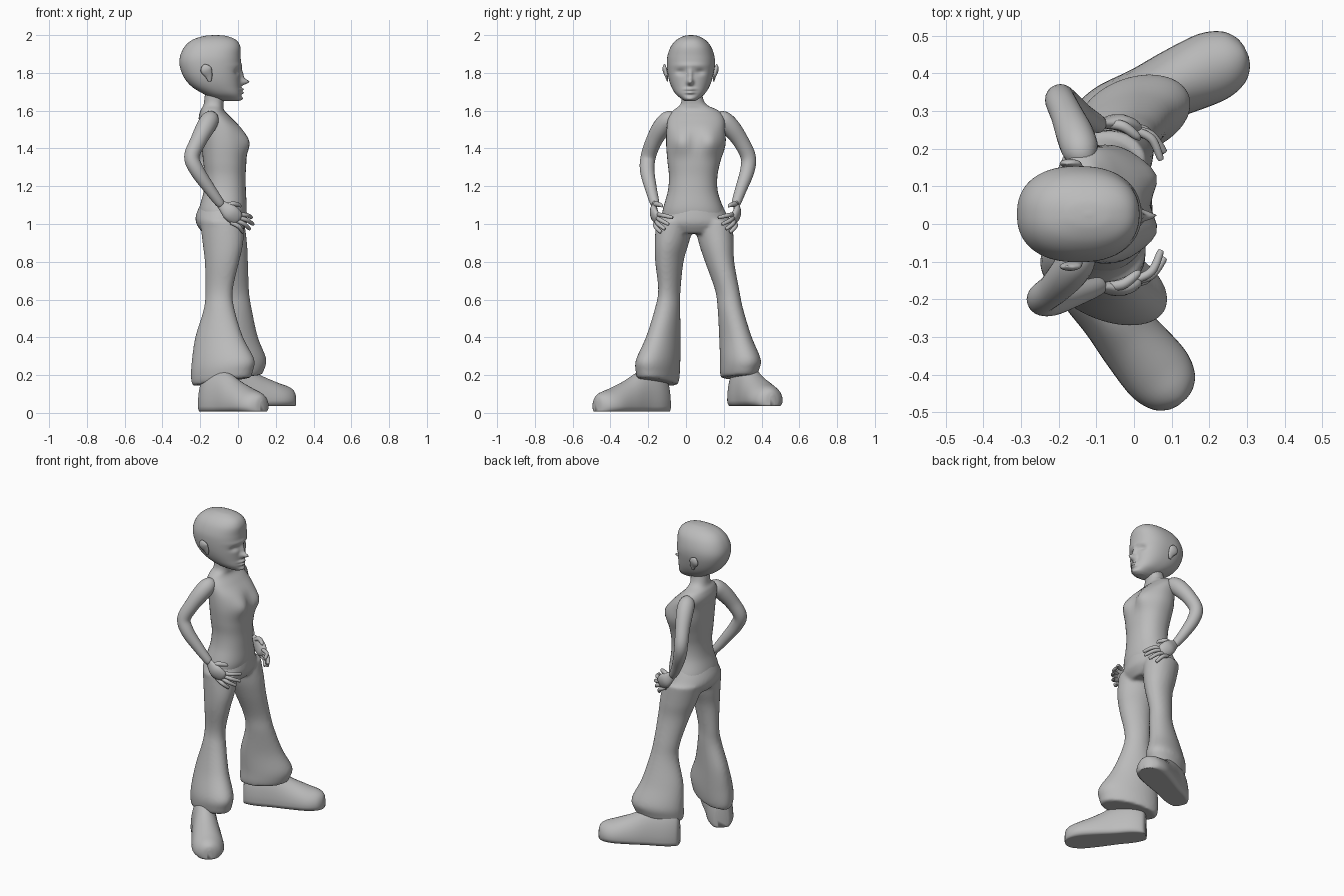
import bpy, bmesh, math
from mathutils import Vector

cube = bpy.data.objects.get("Cube")
if cube:
    bpy.data.objects.remove(cube, do_unlink=True)

grey = bpy.data.materials.new("plain grey")
grey.use_nodes = True
grey.diffuse_color = (0.5, 0.5, 0.5, 1)
grey.node_tree.nodes["Principled BSDF"].inputs["Base Color"].default_value = grey.diffuse_color
MID = 0.05   # mirror line between the arms


def smooth(rows, n=6):
    """Catmull-Rom interpolation of any list of equal-length rows."""
    out = []
    for i in range(len(rows) - 1):
        quad = [rows[max(i - 1, 0)], rows[i], rows[i + 1], rows[min(i + 2, len(rows) - 1)]]
        for k in range(n):
            t = k / n
            out.append([b + t / 2 * (c - a + t * (2*a - 5*b + 4*c - d + t * (3*(b - c) + d - a)))
                        for a, b, c, d in zip(*quad)])
    return out + [list(rows[-1])]


def skin(bm, rings):
    """Bridge a list of point rings and close both ends."""
    loops = [[bm.verts.new(p) for p in ring] for ring in rings]
    n = len(loops[0])
    for lo, hi in zip(loops, loops[1:]):
        for i in range(n):
            bm.faces.new((lo[i], lo[(i + 1) % n], hi[(i + 1) % n], hi[i]))
    bm.faces.new(loops[0][::-1])
    bm.faces.new(loops[-1])


def finish(name, bm):
    bmesh.ops.recalc_face_normals(bm, faces=bm.faces)
    mesh = bpy.data.meshes.new(name)
    bm.to_mesh(mesh)
    bm.free()
    mesh.materials.append(grey)
    for f in mesh.polygons:
        f.use_smooth = True
    obj = bpy.data.objects.new(name, mesh)
    bpy.context.collection.objects.link(obj)
    return obj


def circle(n):
    return [(math.cos(2*math.pi*i/n), math.sin(2*math.pi*i/n)) for i in range(n)]


def stack(bm, rows, deg=0, tilt=0, power=1.0, n=40, steps=6):
    """Horizontal sections: z, centre x, centre y, half length, half width."""
    co, si = math.cos(math.radians(deg)), math.sin(math.radians(deg))
    low = min(r[0] for r in rows)
    rings = []
    for z, cx, cy, a, b in smooth(rows, steps):
        lean = tilt * max(0, 1 - (z - low) / 0.25)
        ring = []
        for c, s in circle(n):
            u = a * math.copysign(abs(c) ** power, c)
            v = b * math.copysign(abs(s) ** power, s)
            ring.append((cx + u*co - v*si, cy + u*si + v*co, z + lean*u))
        rings.append(ring)
    skin(bm, rings)


def tube(bm, rows, n=14, flat=1.0):
    """Round sections along a path: x, y, z, radius."""
    pts = smooth(rows)
    rings = []
    for i, p in enumerate(pts):
        d = Vector(pts[min(i + 1, len(pts) - 1)][:3]) - Vector(pts[max(i - 1, 0)][:3])
        side = d.cross(Vector((0, 1, 0))).normalized()
        up = side.cross(d).normalized()
        rings.append([Vector(p[:3]) + p[3] * (side*c + up*s*flat) for c, s in circle(n)])
    skin(bm, rings)


def bumps(bm, items, behind):
    """Push forward-facing points along x: y, z, spread y, spread z, amount."""
    for v in bm.verts:
        if v.co.x > behind:
            y, z = v.co.y, v.co.z
            v.co.x += sum(h * math.exp(-((y - cy)/sy)**2 - ((z - cz)/sz)**2)
                          for cy, cz, sy, sz, h in items)


# Trousers: pelvis and two flared legs fused into one surface
bm = bmesh.new()
stack(bm, [(1.13, -.075, .04, .112, .138), (1.05, -.087, .042, .135, .175),
           (1, -.087, .042, .133, .2), (.95, -.085, .042, .1, .16)])
stack(bm, [(1.02, -.085, -.055, .12, .1), (.9, -.08, -.075, .112, .085),
           (.8, -.085, -.088, .095, .07), (.65, -.1, -.088, .076, .055),
           (.55, -.1, -.098, .085, .063), (.4, -.1, -.12, .135, .08),
           (.27, -.08, -.148, .178, .1), (.2, -.085, -.15, .175, .098),
           (.165, -.085, -.15, .165, .09)], deg=-25, tilt=.14)
stack(bm, [(1.02, -.085, .145, .12, .1), (.9, -.06, .16, .11, .09),
           (.8, -.04, .178, .095, .075), (.65, -.02, .218, .08, .062),
           (.55, -.01, .235, .085, .065), (.4, -.015, .262, .125, .08),
           (.28, 0, .288, .155, .1), (.22, -.005, .283, .15, .095),
           (.19, -.01, .28, .14, .088)], deg=20, tilt=.08)
trousers = finish("trousers", bm)
remesh = trousers.modifiers.new("fuse", "REMESH")
remesh.mode = "VOXEL"
remesh.voxel_size = .009
remesh.use_smooth_shade = True
relax = trousers.modifiers.new("relax", "SMOOTH")
relax.iterations = 8

# Torso and neck
bm = bmesh.new()
stack(bm, [(1.02, -.085, .042, .12, .17), (1.08, -.08, .038, .126, .16),
           (1.17, -.07, .036, .112, .133), (1.25, -.068, .038, .108, .128),
           (1.33, -.07, .042, .114, .14), (1.42, -.075, .052, .118, .157),
           (1.5, -.09, .052, .11, .155), (1.56, -.12, .054, .088, .148),
           (1.6, -.135, .052, .064, .12), (1.63, -.13, .04, .053, .072),
           (1.67, -.125, .033, .052, .056), (1.74, -.12, .026, .05, .055)], power=.9)
bumps(bm, [(-.025, 1.435, .05, .06, .03), (.13, 1.435, .05, .06, .03),
           (.052, 1.44, .02, .06, -.008)], -.08)
finish("torso", bm)

# Head with sculpted face
bm = bmesh.new()
stack(bm, [(1.65, -.04, .022, .035, .024), (1.662, -.055, .022, .068, .045),
           (1.69, -.085, .022, .1, .078), (1.73, -.118, .023, .13, .102),
           (1.78, -.138, .024, .15, .118), (1.84, -.147, .026, .162, .127),
           (1.89, -.146, .026, .16, .124), (1.94, -.135, .026, .147, .106),
           (1.975, -.126, .026, .115, .076), (1.995, -.12, .026, .06, .038),
           (2, -.12, .026, .008, .005)], power=.86, n=120, steps=8)
bumps(bm, [(.022, 1.752, .015, .016, .042), (.022, 1.785, .011, .035, .018),
           (.022, 1.713, .026, .007, .02), (.022, 1.695, .022, .007, .018),
           (.022, 1.662, .025, .014, .012), (-.03, 1.805, .026, .015, -.014),
           (.074, 1.805, .026, .015, -.014), (.022, 1.84, .08, .012, .005)], -.07)
finish("head", bm)

# Ears: a tilted disc with a raised rim
for name, side in (("right_ear", -1), ("left_ear", 1)):
    bm = bmesh.new()
    cy = .024 + side * .122
    tube(bm, [(-.15, cy, 1.755, .008), (-.155, cy + side*.006, 1.785, .02),
              (-.168, cy + side*.014, 1.815, .03), (-.175, cy + side*.016, 1.835, .02),
              (-.178, cy + side*.014, 1.845, .005)], flat=.4)
    finish(name, bm)

# Arms and hands, mirrored; each elbow sits a little differently
arm = [(-.13, -.05, 1.56, .02), (-.145, -.085, 1.555, .046), (-.17, -.125, 1.515, .05),
       (-.21, -.17, 1.44, .043), (-.245, -.2, 1.355, .04), (-.215, -.205, 1.28, .038),
       (-.15, -.185, 1.185, .031), (-.095, -.165, 1.11, .024), (-.085, -.162, 1.1, .012)]
palm = [(-.11, -.168, 1.125, .015), (-.08, -.168, 1.095, .028),
        (-.04, -.17, 1.06, .044), (-.005, -.155, 1.03, .038), (.008, -.146, 1.02, .012)]
tips = [(.07, -.075, 1.035), (.078, -.095, 1.0), (.06, -.115, .975), (.025, -.135, .958)]
thumb = [(-.07, -.165, 1.09, .012), (-.03, -.16, 1.105, .014),
         (.005, -.135, 1.1, .011), (.015, -.125, 1.09, .004)]
for name, mirror in (("right", False), ("left", True)):
    def place(rows):
        if not mirror:
            return rows
        # Elbow shift grows with distance below the shoulder and above the wrist
        shift = [max(0, 1 - abs(r[2] - 1.36) / .22) for r in rows]
        return [(r[0] + .05*k, 2*MID - r[1] + .03*k, r[2], r[3]) for r, k in zip(rows, shift)]
    bm = bmesh.new()
    tube(bm, place(arm), n=24)
    finish(name + "_arm", bm)
    bm = bmesh.new()
    tube(bm, place(palm), flat=.5)
    tube(bm, place(thumb))
    for i, (x, y, z) in enumerate(tips):
        root = Vector((.004 - .014*i, -.148 - .004*i, 1.05 - .014*i))
        tip = Vector((x, y, z))
        knuckle = root.lerp(tip, .5) + Vector((.01, -.014, .004))
        tube(bm, place([(*root, .011), (*knuckle, .0115), (*tip, .009),
                        (*(tip + (tip - knuckle) * .08), .003)]))
    finish(name + "_hand", bm)

# Shoes: rounded toe, flat sole; along, half width, height
profile = [(0, .025, .13), (.015, .055, .19), (.08, .076, .23), (.18, .08, .215),
           (.28, .09, .165), (.38, .094, .125), (.44, .076, .105),
           (.47, .045, .085), (.48, .015, .06)]
for name, x, y, base, deg in (("right_shoe", -.18, -.105, .005, -50),
                              ("left_shoe", -.14, .263, .035, 24)):
    bm = bmesh.new()
    co, si = math.cos(math.radians(deg)), math.sin(math.radians(deg))
    rings = []
    for t, w, h in smooth(profile):
        rings.append([(x + t*co - w*c*si, y + t*si + w*c*co,
                       base + .03 + (s*(h - .03) if s > 0 else .028 * max(-1, s*1.8)))
                      for c, s in circle(32)])
    skin(bm, rings)
    finish(name, bm)
